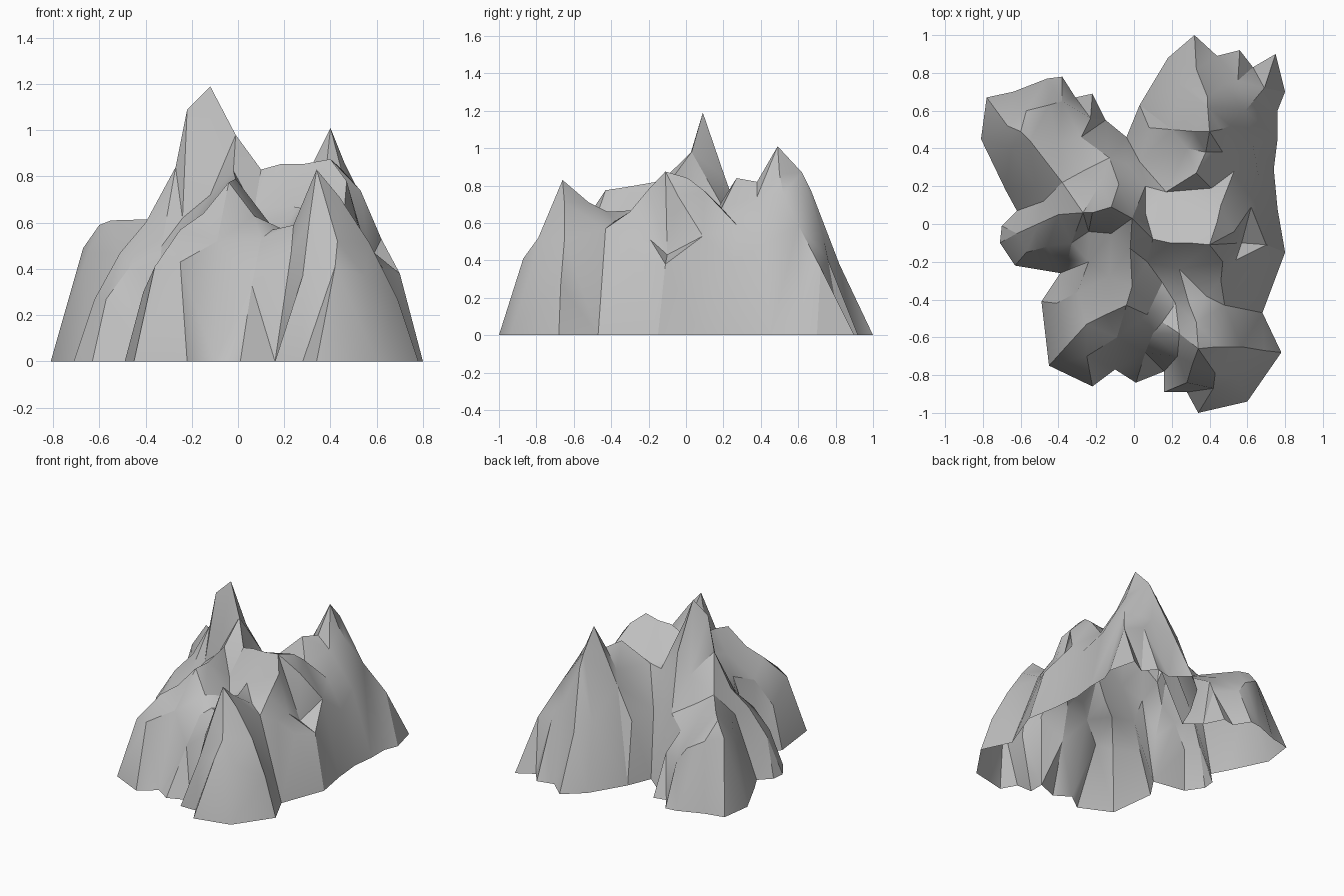
import bpy
import bmesh
import math
from mathutils import Vector
from mathutils.geometry import delaunay_2d_cdt

default_cube = bpy.data.objects.get("Cube")
if default_cube:
    bpy.data.objects.remove(default_cube, do_unlink=True)

points = []        # every surveyed point of the terrain
constraints = []   # pairs of points that must share an edge


def add_path(path, closed=False):
    """Add a chain of points whose neighbours stay joined by an edge."""
    start = len(points)
    points.extend(Vector(p) for p in path)
    end = len(points)
    constraints.extend((i, i + 1) for i in range(start, end - 1))
    if closed:
        constraints.append((end - 1, start))


def add_scatter(spots):
    """Add loose points which the triangulation joins by itself."""
    points.extend(Vector(p) for p in spots)


# Foot of the mountain, one stretch per side, all on the ground
back_foot = [(-.78, .67), (-.64, .7), (-.46, .77), (-.38, .78), (-.31, .67),
             (-.22, .69), (-.15, .55), (-.04, .46), (.03, .63), (.18, .88),
             (.32, 1), (.44, .89), (.56, .92), (.63, .83), (.75, .9)]
left_foot = [(.8, .7), (.76, .6), (.76, .45), (.74, .29), (.76, .08),
             (.8, -.15), (.68, -.47), (.78, -.68)]
front_foot = [(.6, -.94), (.34, -1), (.28, -.89), (.16, -.89), (.16, -.78),
              (.01, -.84), (-.1, -.77), (-.22, -.86), (-.45, -.75)]
right_foot = [(-.49, -.41), (-.39, -.26), (-.63, -.22), (-.71, -.1),
              (-.7, -.01), (-.62, .07), (-.68, .18), (-.81, .45)]
foot = back_foot + left_foot + front_foot + right_foot
add_path([(x, y, 0) for x, y in foot], closed=True)
foot_count = len(foot)

# Main peak: right arm, shoulder, summit, then the crest to the plateau
add_path([(-.62, -.05, .27), (-.51, 0, .47), (-.4, .05, .6), (-.27, .06, .84),
          (-.22, .06, 1.09), (-.12, .09, 1.19), (-.01, .03, .98),
          (.1, -.08, .83), (.19, -.1, .855), (.29, -.1, .855),
          (.4, -.11, .875), (.47, -.2, .78)])
add_scatter([(-.08, .21, .84), (-.04, .32, .52), (-.18, .21, .7),
             (-.13, .35, .46), (-.24, -.04, .62), (-.12, -.05, .72),
             (-.33, -.1, .5), (-.46, -.12, .42), (-.57, -.15, .27),
             (-.35, -.19, .3), (.06, .2, .68)])

# Rear peak with its crests to the front, the back, the left and the right
add_path([(.33, .27, .84), (.38, .38, .82), (.4, .49, 1.01),
          (.39, .62, .87), (.39, .67, .77), (.33, .82, .38)])
add_path([(.46, .5, .86), (.51, .52, .76), (.59, .6, .59), (.69, .72, .36)])
add_path([(.32, .49, .85), (.2, .5, .63), (.08, .51, .41)])
add_scatter([(.28, .4, .69), (.03, .33, .43), (.24, .74, .45),
             (.47, .74, .5), (.55, .76, .4), (.53, .28, .58),
             (.47, .38, .74), (.63, .42, .48), (.66, .25, .4)])

# Hollow between the plateau and the rear peak
add_path([(.06, .06, .72), (.17, .17, .68), (.41, .19, .68), (.46, .1, .77),
          (.44, .01, .84)])

# Ledge broken out of the left wall
add_path([(.62, .09, .53), (.7, -.11, .38), (.54, -.19, .51)])
add_scatter([(.57, -.1, .43), (.53, -.04, .74), (.55, -.33, .51),
             (.46, -.3, .66), (.63, -.24, .4)])

# Middle crest running down to the front right buttress
add_path([(-.02, -.13, .825), (-.01, -.33, .79), (-.04, -.43, .775),
          (-.15, -.48, .64), (-.25, -.53, .57), (-.36, -.65, .41)])
add_scatter([(-.24, -.2, .55), (-.13, -.28, .66), (-.3, -.36, .48),
             (-.41, -.42, .3), (-.25, -.7, .43), (-.09, -.6, .52),
             (.06, -.68, .33), (.1, -.58, .53), (.07, -.48, .63),
             (.07, -.2, .66), (.15, -.31, .58), (.24, -.24, .67),
             (.15, -.52, .57)])

# Front peak with its crests
add_path([(.28, -.84, .37), (.31, -.74, .62), (.34, -.66, .83),
          (.44, -.65, .71), (.57, -.65, .51), (.69, -.67, .27)])
add_scatter([(.33, -.52, .71), (.29, -.42, .66), (.22, -.42, .56),
             (.38, -.38, .61), (.24, -.58, .59), (.23, -.7, .47),
             (.43, -.79, .52), (.42, -.87, .41), (.55, -.82, .37),
             (.48, -.43, .57)])

# Rear right buttress
add_path([(-.67, .52, .49), (-.6, .49, .59), (-.55, .44, .61),
          (-.38, .22, .615)])
add_scatter([(-.57, .6, .47), (-.45, .63, .4), (-.38, .65, .3),
             (-.4, .43, .51), (-.28, .46, .42), (-.23, .56, .28),
             (-.27, .28, .54), (-.52, .2, .47), (-.65, .4, .47),
             (-.48, .12, .46)])

# Join everything into one open-bottomed skin of triangles
flat = [p.xy for p in points]
verts, _, faces, origins, _, _ = delaunay_2d_cdt(
    flat, constraints, [list(range(foot_count))], 1, 1e-4)

bm = bmesh.new()
skin = []
for spot, origin in zip(verts, origins):
    source = origin[0] if origin else min(
        range(len(points)), key=lambda i: (flat[i] - spot).length)
    skin.append(bm.verts.new((spot.x, spot.y, points[source].z)))
for face in faces:
    bm.faces.new([skin[i] for i in face])
bmesh.ops.recalc_face_normals(bm, faces=bm.faces)
if sum(f.normal.z for f in bm.faces) < 0:
    bmesh.ops.reverse_faces(bm, faces=bm.faces)

mesh = bpy.data.meshes.new("mountain")
bm.to_mesh(mesh)
bm.free()
mountain = bpy.data.objects.new("mountain", mesh)
bpy.context.collection.objects.link(mountain)

# Plain grey rock
rock = bpy.data.materials.new("grey rock")
rock.use_nodes = True
grey = (.52, .52, .52, 1)
rock.diffuse_color = grey
rock.node_tree.nodes["Principled BSDF"].inputs["Base Color"].default_value = grey
mesh.materials.append(rock)

# Soft slopes with crisp ridges
bpy.ops.object.select_all(action='DESELECT')
mountain.select_set(True)
bpy.context.view_layer.objects.active = mountain
bpy.ops.object.shade_smooth_by_angle(angle=math.radians(30))
